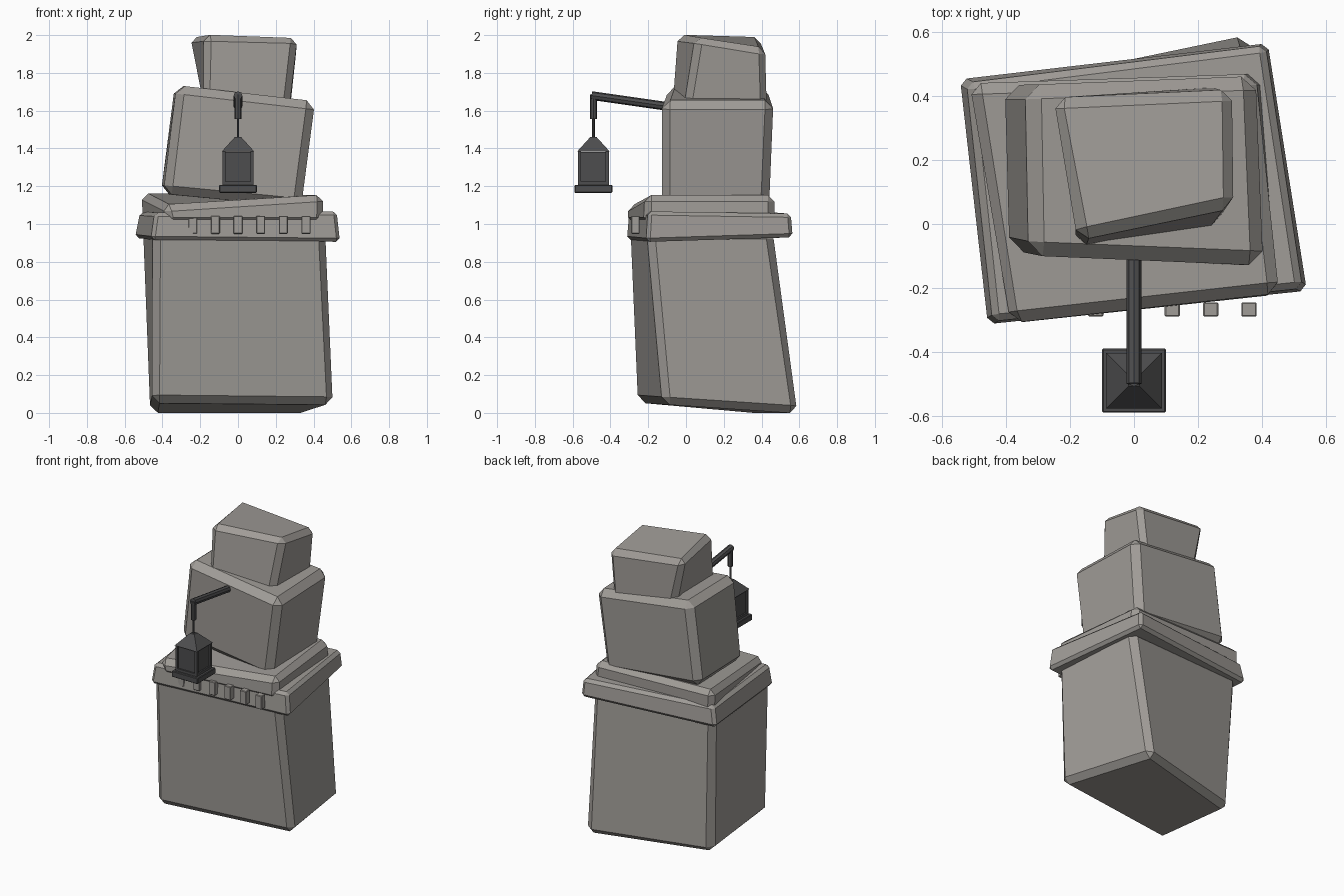
import bpy, bmesh, math
from mathutils import Vector

if "Cube" in bpy.data.objects:
    bpy.data.objects.remove(bpy.data.objects["Cube"])


def material(name, rgb):
    m = bpy.data.materials.new(name)
    m.diffuse_color = (*rgb, 1)
    m.use_nodes = True
    m.node_tree.nodes["Principled BSDF"].inputs["Base Color"].default_value = m.diffuse_color
    return m


stone = material("warm grey stone", (0.35, 0.332, 0.31))
iron = material("dark iron", (0.075, 0.075, 0.077))


def finish(name, bm, mat):
    bmesh.ops.recalc_face_normals(bm, faces=bm.faces[:])
    me = bpy.data.meshes.new(name)
    bm.to_mesh(me)
    bm.free()
    me.materials.append(mat)
    ob = bpy.data.objects.new(name, me)
    bpy.context.collection.objects.link(ob)
    return ob


def block(name, bottom, top, bevel, mat):
    """Uneven chamfered block; corners run front-left, front-right, back-right, back-left."""
    bm = bmesh.new()
    v = [bm.verts.new(c) for c in bottom + top]
    bm.faces.new(v[:4])
    bm.faces.new(v[4:])
    for i in range(4):
        j = (i + 1) % 4
        bm.faces.new((v[i], v[j], v[j + 4], v[i + 4]))
    bmesh.ops.recalc_face_normals(bm, faces=bm.faces[:])
    if bevel:
        bmesh.ops.bevel(bm, geom=bm.edges[:], offset=bevel, segments=1,
                        affect='EDGES', clamp_overlap=True)
    return finish(name, bm, mat)


def frustum(name, x, y, z0, z1, r0, r1, mat, bevel=0):
    """Square box or pyramid with half widths r0 (bottom) and r1 (top)."""
    ring = lambda r, z: [(x - r, y - r, z), (x + r, y - r, z), (x + r, y + r, z), (x - r, y + r, z)]
    return block(name, ring(r0, z0), ring(r1, z1), bevel, mat)


def rod(name, a, b, r, sides, mat):
    a, b = Vector(a), Vector(b)
    bm = bmesh.new()
    bmesh.ops.create_cone(bm, cap_ends=True, segments=sides, radius1=r, radius2=r, depth=(b - a).length)
    ob = finish(name, bm, mat)
    ob.location = (a + b) / 2
    ob.rotation_euler = (b - a).to_track_quat('Z', 'Y').to_euler()
    return ob


# Stacked stones
block("base_stone",
      [(-0.455, -0.26, 0.055), (0.51, -0.12, 0.045), (0.36, 0.6, -0.003), (-0.465, 0.38, -0.003)],
      [(-0.45, -0.297, 0.96), (0.465, -0.205, 0.96), (0.40, 0.46, 0.96), (-0.505, 0.42, 0.96)],
      0.04, stone)
block("ledge_slab",
      [(-0.46, -0.315, 0.915), (0.543, -0.21, 0.905), (0.42, 0.567, 0.93), (-0.548, 0.455, 0.925)],
      [(-0.44, -0.303, 1.06), (0.525, -0.2, 1.067), (0.41, 0.557, 1.055), (-0.52, 0.44, 1.065)],
      0.02, stone)
block("upper_slab",
      [(-0.37, -0.31, 1.0), (0.45, -0.222, 1.0), (0.40, 0.47, 1.0), (-0.51, 0.44, 1.0)],
      [(-0.395, -0.31, 1.10), (0.455, -0.215, 1.155), (0.375, 0.47, 1.153), (-0.515, 0.44, 1.165)],
      0.035, stone)
block("middle_stone",
      [(-0.395, -0.085, 1.16), (0.335, -0.13, 1.09), (0.325, 0.44, 1.09), (-0.41, 0.435, 1.16)],
      [(-0.325, -0.10, 1.735), (0.41, -0.13, 1.65), (0.385, 0.465, 1.65), (-0.335, 0.435, 1.735)],
      0.045, stone)
block("top_stone",
      [(-0.185, -0.075, 1.63), (0.27, -0.01, 1.60), (0.275, 0.43, 1.60), (-0.18, 0.40, 1.63)],
      [(-0.175, -0.05, 2.003), (0.315, 0.055, 1.99), (0.31, 0.42, 1.93), (-0.26, 0.395, 1.993)],
      0.035, stone)

# Row of small blocks under the ledge
for i in range(6):
    x = -0.24 + 0.12 * i
    ring = lambda z: [(x - .024, -.29, z), (x + .024, -.29, z), (x + .024, -.245, z), (x - .024, -.245, z)]
    block(f"small_block_{i + 1}", ring(0.948), ring(1.043), 0.004, stone)

# Bracket arm, drop and hanging rod
LY = -0.49
rod("bracket_arm", (0, LY - 0.01, 1.68), (0, -0.06, 1.617), 0.023, 8, iron)
rod("bracket_drop", (0, LY, 1.555), (0, LY, 1.685), 0.018, 8, iron)
rod("hanging_rod", (0, LY, 1.45), (0, LY, 1.57), 0.007, 6, iron)

# Lantern
frustum("lantern_tray", 0, LY, 1.165, 1.207, 0.1, 0.1, iron, 0.004)
frustum("lantern_foot", 0, LY, 1.205, 1.225, 0.083, 0.083, iron)
frustum("lantern_body", 0, LY, 1.22, 1.38, 0.073, 0.073, iron)
for sx in (-1, 1):
    for sy in (-1, 1):
        frustum("lantern_post", sx * 0.074, LY + sy * 0.074, 1.22, 1.385, 0.009, 0.009, iron)
frustum("lantern_roof", 0, LY, 1.383, 1.46, 0.087, 0.017, iron)
